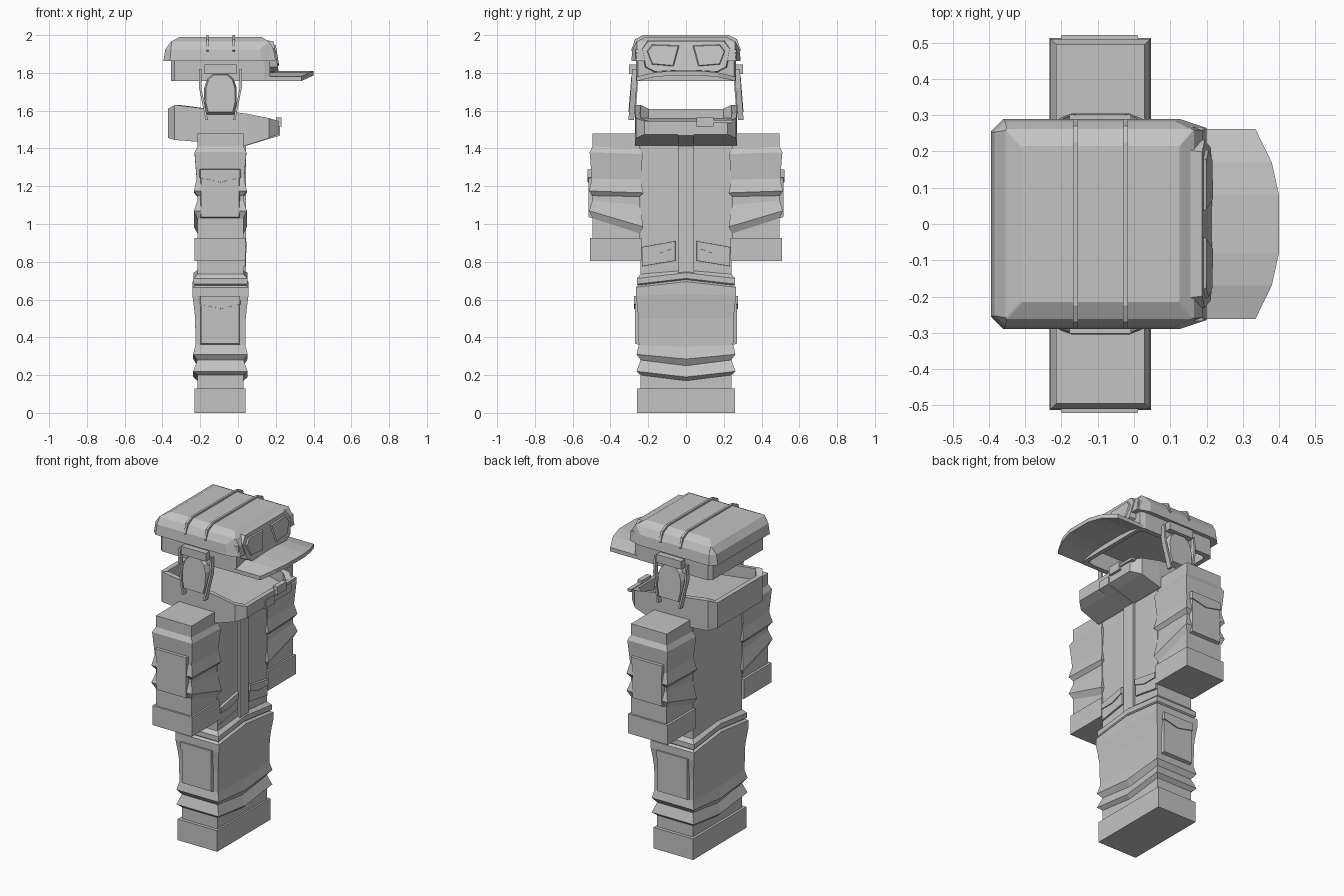
import bpy, bmesh
from mathutils import Vector

grey = bpy.data.materials.new("plain_grey")
grey.diffuse_color = (0.55, 0.55, 0.55, 1)


def loft(name, rings, strip=False):
    """Skin a list of equal rings; strip caps join mirrored points with quads."""
    bm = bmesh.new()
    vs = [[bm.verts.new(p) for p in r] for r in rings]
    n = len(vs[0])
    for a, b in zip(vs, vs[1:]):
        for i in range(n):
            j = (i + 1) % n
            bm.faces.new((a[i], a[j], b[j], b[i]))
    for r in (vs[0], vs[-1]):
        if strip:
            for i in range(n // 2 - 1):
                bm.faces.new((r[i], r[i + 1], r[n - 2 - i], r[n - 1 - i]))
        else:
            bm.faces.new(r)
    bmesh.ops.recalc_face_normals(bm, faces=bm.faces)
    me = bpy.data.meshes.new(name)
    bm.to_mesh(me)
    bm.free()
    me.materials.append(grey)
    ob = bpy.data.objects.new(name, me)
    bpy.context.collection.objects.link(ob)
    return ob


def box(name, x0, x1, y0, y1, z0, z1):
    return loft(name, [[(x0, y0, z), (x1, y0, z), (x1, y1, z), (x0, y1, z)] for z in (z0, z1)])


def plate(name, pts, off, taper=1.0):
    """Extrude an outline along off, shrinking the far side by taper."""
    pts = [Vector(p) for p in pts]
    c = sum(pts, Vector()) / len(pts)
    return loft(name, [pts, [c + (p - c) * taper + Vector(off) for p in pts]])


def mirrored(half):
    return half + [(x, -y, z) for x, y, z in reversed(half)]


CX, HX = -0.093, 0.122   # shared body depth


def chevron(z, dz, e, hy=0.24):
    """Body ring whose middle is shifted by dz and which is swollen by e."""
    a, b, y = CX - HX - e, CX + HX + e, hy + e
    return [(a, -y, z), (b, -y, z), (b, 0, z + dz), (b, y, z), (a, y, z), (a, 0, z + dz)]


# Trousers, hem and torso
box("boot_cuff", -0.23, 0.04, -0.26, 0.26, 0, 0.13)
loft("trousers", [chevron(*r) for r in (
    (0.12, 0, 0), (0.20, -0.03, 0), (0.22, -0.03, 0.022), (0.28, -0.03, 0),
    (0.31, -0.025, 0.022), (0.36, -0.01, 0.01), (0.50, 0, 0.012),
    (0.56, 0, 0.018), (0.62, 0.01, 0.026), (0.665, 0.03, 0.026), (0.685, 0.03, 0))])
loft("jacket_torso", [chevron(*r) for r in (
    (0.665, 0.03, 0), (0.682, 0.03, 0.02), (0.712, 0.03, 0.02), (0.735, 0.02, 0), (1.45, 0, 0))])
box("front_placket", 0.02, 0.042, -0.042, 0.042, 0.725, 1.43)


def side_pocket(name, s, y, z0, z1):
    """Cargo pocket with a pointed flap."""
    plate(name, [(-0.2, s * y, z0), (0.01, s * y, z0), (0.01, s * y, z1), (-0.2, s * y, z1)],
          (0, s * 0.022, 0), 0.95)
    f = s * (y + 0.01)
    plate(name + "_flap", [(-0.203, f, z1), (0.013, f, z1), (0.013, f, z1 - 0.045),
                           (CX, f, z1 - 0.07), (-0.203, f, z1 - 0.045)], (0, s * 0.018, 0), 0.97)


for s, side in ((1, "left"), (-1, "right")):
    # Sleeve with slanted folds
    def sleeve(zi, zo, e):
        a, b = CX - HX - e, CX + HX + e
        yi, yo = s * (0.244 - e), s * (0.495 + e)
        return [(a, yi, zi), (b, yi, zi), (b, yo, zo), (a, yo, zo)]
    loft(side + "_sleeve", [sleeve(*r) for r in (
        (0.90, 0.90, 0), (0.95, 1.03, 0), (0.985, 1.07, 0.018), (1.10, 1.125, 0),
        (1.145, 1.15, 0), (1.165, 1.175, 0.018), (1.235, 1.24, 0.004),
        (1.37, 1.38, 0.015), (1.40, 1.41, 0), (1.48, 1.48, 0))])
    box(side + "_sleeve_cuff", -0.23, 0.04, s * 0.235, s * 0.507, 0.805, 0.925)
    side_pocket(side + "_sleeve_pocket", s, 0.493, 1.03, 1.29)
    side_pocket(side + "_leg_pocket", s, 0.247, 0.36, 0.62)

    # Slanted waist pocket with flap
    plate(side + "_waist_pocket", [(0.025, s * y, z) for y, z in (
        (0.055, 0.805), (0.235, 0.775), (0.235, 0.878), (0.055, 0.91))], (0.014, 0, 0), 0.97)
    plate(side + "_waist_flap", [(0.035, s * y, z) for y, z in (
        (0.055, 0.875), (0.14, 0.845), (0.235, 0.845), (0.235, 0.878), (0.055, 0.91))],
        (0.01, 0, 0), 0.97)

    # Ear pad hanging from the cap, leaning outward at the bottom
    arch = [(0.072, 1.58), (0.086, 1.64), (0.086, 1.72), (0.07, 1.77), (0.04, 1.798)]
    arch = arch + [(-x, z) for x, z in reversed(arch)]
    plate(side + "_ear_pad", [(CX + x, s * (0.25 + (1.8 - z) * 0.08), z) for x, z in arch],
          (0, s * 0.038, 0), 0.9)
    box(side + "_ear_mount", -0.178, -0.008, s * 0.255, s * 0.302, 1.795, 1.845)
    for x0, x1, tag in ((-0.2, -0.165, "back"), (0.014, -0.02, "front")):
        w = 0.012
        loft(side + "_chin_strap_" + tag, [
            [(x - w / 2, s * y, z), (x + w / 2, s * y, z), (x + w / 2, s * (y + 0.03), z),
             (x - w / 2, s * (y + 0.03), z)]
            for x, y, z in ((x0, 0.255, 1.82), (x0, 0.262, 1.72), (x1, 0.275, 1.55))])

# Open collar: outer wall, rim, and recessed floor
plan = [(-0.37, 0.22, 1.455, 1.61), (-0.335, 0.265, 1.445, 1.63), (0.04, 0.27, 1.415, 1.585),
        (0.165, 0.265, 1.455, 1.56), (0.215, 0.22, 1.475, 1.545)]


def inner(d):
    return mirrored([(-0.07 + (x + 0.07) * 0.9, y * 0.9, t - d) for x, y, b, t in plan])


loft("collar", [mirrored([(x, y, b) for x, y, b, t in plan]),
                mirrored([(x, y, t) for x, y, b, t in plan]), inner(0), inner(0.07)], True)
box("collar_clasp", 0.2, 0.23, 0.055, 0.145, 1.515, 1.565)
box("collar_clasp_pin", 0.2, 0.225, 0.145, 0.25, 1.535, 1.55)
plate("collar_tab", [(0.03, -0.042, 1.41), (0.03, 0.042, 1.41),
                     (0.222, 0.042, 1.468), (0.222, -0.042, 1.468)], (0, 0, 0.05))


# Hollow cap with a thick band and a bevelled top
def cap_ring(x0, x1, y, c, z, f=0.02):
    return mirrored([(x0, y - c, z), (x0 + c, y, z), (x1 - f * 3, y, z), (x1, y - f, z)])


loft("cap", [
    cap_ring(-0.325, 0.145, 0.235, 0.02, 1.86, 0.01),
    cap_ring(-0.325, 0.145, 0.235, 0.02, 1.757, 0.01),
    cap_ring(-0.355, 0.17, 0.265, 0.02, 1.757, 0.01),
    cap_ring(-0.355, 0.17, 0.265, 0.02, 1.862, 0.01),
    cap_ring(-0.395, 0.2, 0.29, 0.035, 1.862, 0.025),
    cap_ring(-0.385, 0.19, 0.283, 0.03, 1.925, 0.025),
    cap_ring(-0.355, 0.165, 0.262, 0.004, 1.965, 0.002),
    cap_ring(-0.31, 0.125, 0.215, 0.004, 1.99, 0.002)], True)
for i, x in enumerate((-0.168, -0.03)):
    rib = [(0.27, 1.90), (0.29, 1.92), (0.27, 1.978), (0.225, 2.0)]
    rib = rib + [(-y, z) for y, z in reversed(rib)]
    plate("cap_rib_%d" % (i + 1), [(x, y, z) for y, z in rib], (0.013, 0, 0))

# Arched brim
loft("brim", [[(0.15, y, z), (xf, y, z), (xf, y, z - 0.024), (0.15, y, z - 0.024)]
              for y, xf, z in ((-0.262, 0.335, 1.78), (-0.17, 0.38, 1.802), (-0.08, 0.4, 1.81),
                               (0.08, 0.4, 1.81), (0.17, 0.38, 1.802), (0.262, 0.335, 1.78))])


# Goggles leaning back on the cap front
def lean(y, z, x=0.0):
    return (x + 0.205 - (z - 1.81) * 0.17, y, z)


frame = [(0.205, 1.972), (0.238, 1.93), (0.218, 1.83), (0.17, 1.805), (0.04, 1.812)]
frame = frame + [(-y, z) for y, z in reversed(frame)]
plate("goggle_frame", [lean(y, z, -0.04) for y, z in frame], (0.05, 0, 0), 0.97)
for s, side in ((1, "left"), (-1, "right")):
    plate(side + "_goggle_lens", [lean(s * y, z, 0.009) for y, z in (
        (0.035, 1.945), (0.18, 1.95), (0.207, 1.915), (0.18, 1.845), (0.065, 1.835))],
        (0.009, 0, 0), 0.93)
    box(side + "_goggle_hinge", 0.13, 0.19, s * 0.225, s * 0.268, 1.865, 1.925)
